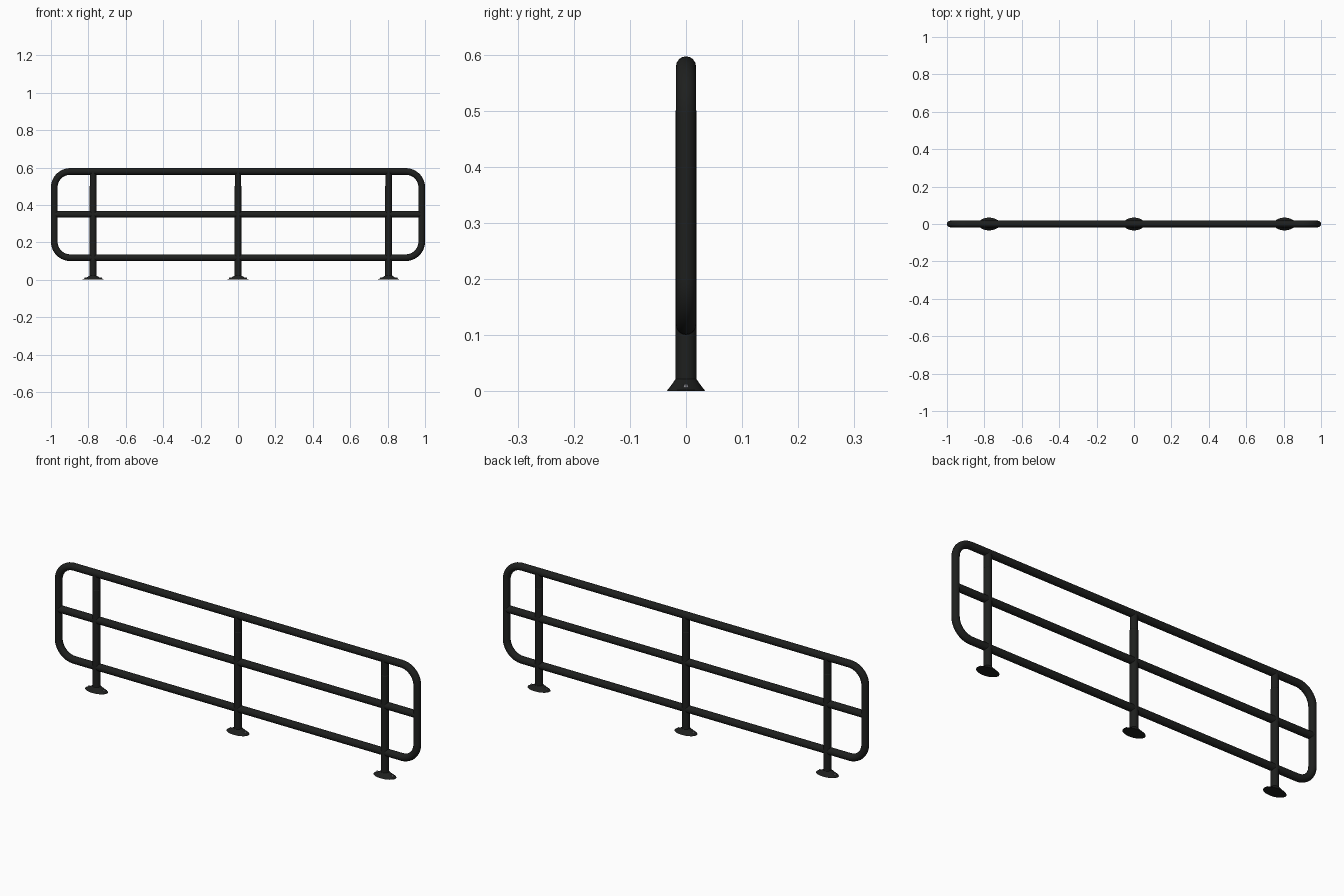
import bpy, bmesh
from math import sin, cos, pi, radians

if "Cube" in bpy.data.objects:
    bpy.data.objects.remove(bpy.data.objects["Cube"])


def material(name, colour):
    m = bpy.data.materials.new(name)
    m.use_nodes = True
    m.diffuse_color = colour
    m.node_tree.nodes["Principled BSDF"].inputs["Base Color"].default_value = colour
    return m


BLACK = material("black paint", (0.013, 0.014, 0.013, 1))
STEEL = material("bolt steel", (0.3, 0.3, 0.32, 1))

TUBE = 0.0178
HALF = 1 - TUBE
LOW, MID, HIGH = 0.118, 0.35, 0.579
BEND = 0.085
POSTS = {"right": -0.775, "middle": 0.0, "left": 0.805}


def activate(obj):
    bpy.ops.object.select_all(action="DESELECT")
    obj.select_set(True)
    bpy.context.view_layer.objects.active = obj


def tube(name, points, cyclic=False):
    """Round tube swept along a path."""
    curve = bpy.data.curves.new(name, "CURVE")
    curve.dimensions = "3D"
    curve.bevel_depth = TUBE
    curve.bevel_resolution = 6
    curve.use_fill_caps = not cyclic
    spline = curve.splines.new("POLY")
    spline.points.add(len(points) - 1)
    for p, co in zip(spline.points, points):
        p.co = (*co, 1)
    spline.use_cyclic_u = cyclic
    obj = bpy.data.objects.new(name, curve)
    bpy.context.collection.objects.link(obj)
    activate(obj)
    bpy.ops.object.convert(target="MESH")
    obj = bpy.context.object
    obj.data.materials.clear()
    obj.data.materials.append(BLACK)
    bpy.ops.object.shade_smooth_by_angle(angle=radians(40))


def loft(name, x, rings, sides, mat, y=0):
    """Stack of elliptical rings (rx, ry, z), capped at both ends."""
    bm = bmesh.new()
    loops = [[bm.verts.new((rx * cos(2 * pi * i / sides), ry * sin(2 * pi * i / sides), z))
              for i in range(sides)] for rx, ry, z in rings]
    for a, b in zip(loops, loops[1:]):
        for i in range(sides):
            j = (i + 1) % sides
            bm.faces.new((a[i], a[j], b[j], b[i]))
    bm.faces.new(loops[0][::-1])
    bm.faces.new(loops[-1])
    mesh = bpy.data.meshes.new(name)
    bm.to_mesh(mesh)
    bm.free()
    mesh.materials.append(mat)
    obj = bpy.data.objects.new(name, mesh)
    obj.location = (x, y, 0)
    bpy.context.collection.objects.link(obj)
    activate(obj)
    bpy.ops.object.shade_smooth_by_angle(angle=radians(30))
    return obj


# Outer frame: rounded rectangle
frame = []
corners = [(1, HIGH, 0), (-1, HIGH, 1), (-1, LOW, 2), (1, LOW, 3)]
for side, z, quarter in corners:
    cx = side * (HALF - BEND)
    cz = z - BEND if z == HIGH else z + BEND
    for k in range(11):
        a = (quarter + k / 10) * pi / 2
        frame.append((cx + BEND * cos(a), 0, cz + BEND * sin(a)))
tube("outer_frame", frame, cyclic=True)

# Middle rail
tube("middle_rail", [(-HALF, 0, MID), (HALF, 0, MID)])

# Posts, flared oval feet and their bolts
for place, x in POSTS.items():
    loft(f"{place}_post", x,
         [(0.0185, 0.0185, 0.004), (0.0185, 0.0185, 0.5),
          (0.0172, 0.0172, 0.502), (0.0172, 0.0172, HIGH)], 24, BLACK)
    loft(f"{place}_foot", x,
         [(0.058, 0.034, 0), (0.057, 0.033, 0.002),
          (0.036, 0.026, 0.011), (0.0187, 0.0187, 0.022)], 32, BLACK)
    for side, end in ((-1, "right"), (1, "left")):
        loft(f"{place}_foot_{end}_bolt", x + side * 0.042,
             [(0.005, 0.005, 0.004), (0.005, 0.005, 0.011), (0.003, 0.003, 0.0125)], 6, STEEL)
